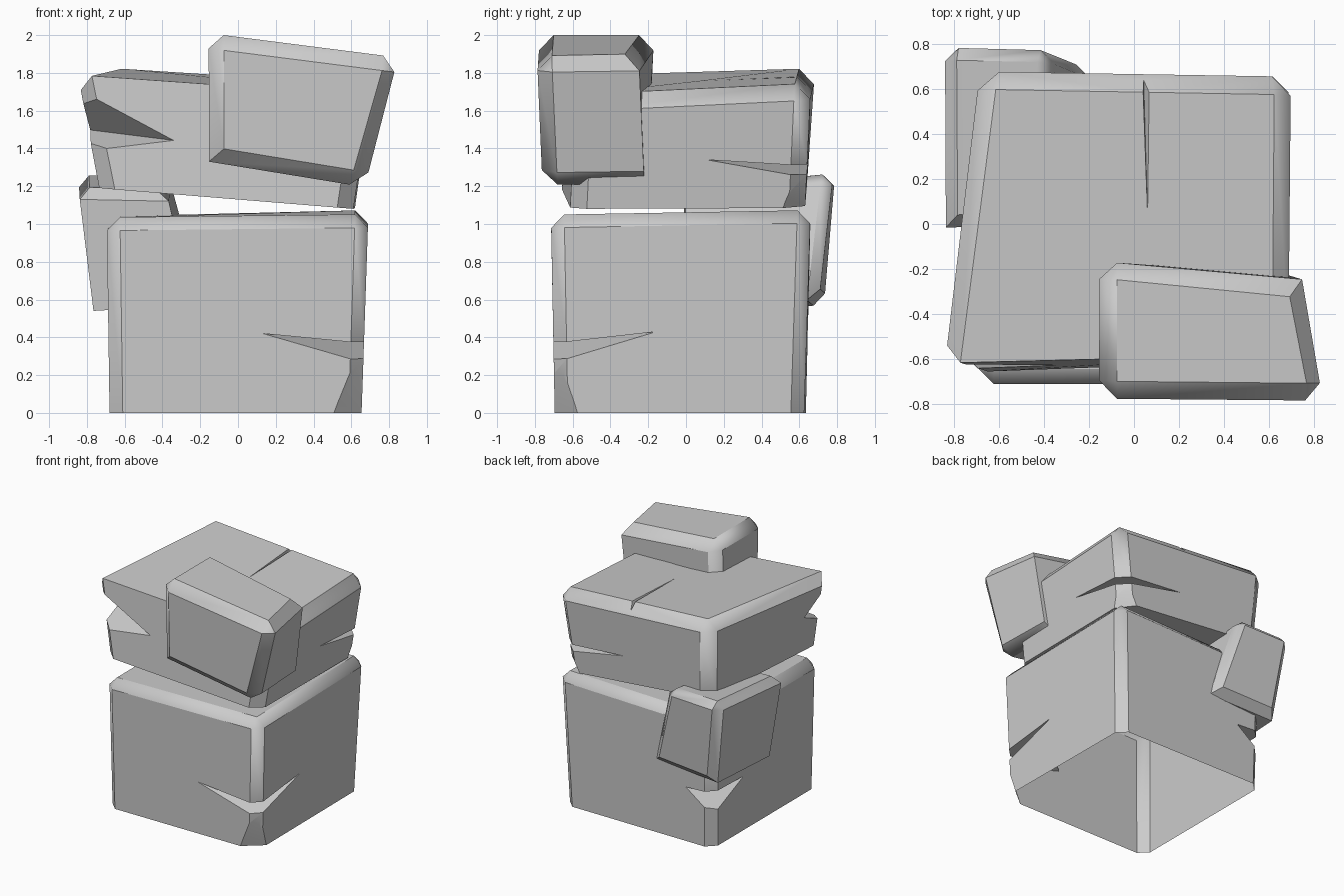
import bpy, bmesh, math
from mathutils import Vector

if "Cube" in bpy.data.objects:
    bpy.data.objects.remove(bpy.data.objects["Cube"])

FACES = [(3, 2, 1, 0), (4, 5, 6, 7), (0, 1, 5, 4), (1, 2, 6, 5), (2, 3, 7, 6), (3, 0, 4, 7)]
BOTTOM = [{0, 1}, {1, 2}, {2, 3}, {0, 3}]


def new_object(name, bm):
    bmesh.ops.recalc_face_normals(bm, faces=bm.faces)
    me = bpy.data.meshes.new(name)
    bm.to_mesh(me)
    bm.free()
    ob = bpy.data.objects.new(name, me)
    bpy.context.collection.objects.link(ob)
    return ob


def hull(points):
    """Convex cutter from a few points."""
    bm = bmesh.new()
    for p in points:
        bm.verts.new(p)
    bmesh.ops.convex_hull(bm, input=bm.verts)
    return new_object("cutter", bm)


def nick(a, b, corner, z_hi, z_lo):
    """V-shaped crack around a corner, its crease running from a to b."""
    mid = (Vector(a) + Vector(b)) / 2
    outs = [mid + 1.6 * (Vector((*corner, z)) - mid) for z in (z_hi, z_lo)]
    return hull([a, b, *outs])


def foot_chamfer(p, q, r, far):
    """Slanted cut below a crack: p on the corner edge, q and r on the foot."""
    outs = [(x, y, z) for z in (p[2], q[2])
            for x, y in ((q[0], far[1]), (far[0], far[1]), (far[0], r[1]))]
    return hull([p, q, r, *outs])


def rock(name, corners, bevel, sharp=(), cutters=(), open_bottom=False):
    """Skewed block (front-left, front-right, back-right, back-left; low then high)."""
    bm = bmesh.new()
    vs = [bm.verts.new(c) for c in corners]
    for f in FACES:
        bm.faces.new([vs[i] for i in f])
    bm.verts.index_update()
    edges = [e for e in bm.edges if {v.index for v in e.verts} not in list(sharp)]
    bmesh.ops.bevel(bm, geom=edges, offset=bevel, segments=1, profile=0.5,
                    affect='EDGES', clamp_overlap=True)
    ob = new_object(name, bm)
    for c in cutters:
        m = ob.modifiers.new("cut", 'BOOLEAN')
        m.operation, m.solver, m.object = 'DIFFERENCE', 'EXACT', c
    dg = bpy.context.evaluated_depsgraph_get()
    me = bpy.data.meshes.new_from_object(ob.evaluated_get(dg))
    ob.modifiers.clear()
    ob.data = me
    for c in cutters:
        bpy.data.objects.remove(c)
    if open_bottom:
        bm = bmesh.new()
        bm.from_mesh(me)
        low = [f for f in bm.faces if all(abs(v.co.z) < 1e-3 for v in f.verts)]
        bmesh.ops.delete(bm, geom=low, context='FACES')
        bm.to_mesh(me)
        bm.free()
    # soft bevels, flat main faces
    bpy.ops.object.select_all(action='DESELECT')
    ob.select_set(True)
    bpy.context.view_layer.objects.active = ob
    bpy.ops.object.shade_smooth_by_angle(angle=math.radians(40))
    w = ob.modifiers.new("weighted", 'WEIGHTED_NORMAL')
    w.keep_sharp = True
    return ob


# large base block, open underneath, cracked at two opposite corners
rock("base_rock",
     [(-0.68, -0.695, 0), (0.655, -0.695, 0), (0.645, 0.625, 0), (-0.68, 0.635, 0),
      (-0.695, -0.715, 1.035), (0.69, -0.715, 1.05), (0.69, 0.66, 1.075), (-0.695, 0.66, 1.04)],
     0.07, BOTTOM,
     [nick((0.13, -0.705, 0.42), (0.665, -0.16, 0.43), (0.65, -0.70), 0.37, 0.27),
      foot_chamfer((0.635, -0.685, 0.29), (0.49, -0.70, -0.03), (0.66, -0.56, -0.03), (0.9, -0.9)),
      nick((-0.45, 0.645, 0.44), (-0.685, 0.25, 0.44), (-0.68, 0.64), 0.45, 0.27)],
     open_bottom=True)

# tilted slab resting on the base
rock("upper_slab",
     [(-0.74, -0.66, 1.19), (0.61, -0.61, 1.08), (0.62, 0.63, 1.085), (-0.66, 0.64, 1.20),
      (-0.86, -0.62, 1.79), (0.70, -0.58, 1.68), (0.71, 0.66, 1.74), (-0.69, 0.685, 1.83)],
     0.085, BOTTOM + [{4, 5}],
     [nick((-0.32, -0.64, 1.44), (-0.80, -0.38, 1.50), (-0.80, -0.64), 1.70, 1.39),
      nick((0.10, 0.65, 1.35), (0.65, 0.11, 1.34), (0.63, 0.63), 1.31, 1.25),
      foot_chamfer((0.61, 0.61, 1.26), (0.48, 0.64, 1.06), (0.63, 0.49, 1.06), (0.8, 0.8)),
      hull([(0.06, 0.05, 1.755), (0.03, 0.75, 1.85), (0.10, 0.75, 1.85), (0.04, 0.75, 1.72)])])

# small block at the upper front right
rock("front_small_rock",
     [(-0.155, -0.76, 1.33), (0.67, -0.76, 1.195), (0.66, -0.22, 1.20), (-0.15, -0.20, 1.33),
      (-0.155, -0.78, 2.01), (0.865, -0.79, 1.88), (0.76, -0.25, 1.89), (-0.155, -0.16, 2.01)],
     0.08, [{2, 6}, {2, 3}, {0, 3}])

# small block wedged against the back left
rock("back_small_rock",
     [(-0.765, 0.03, 0.54), (-0.24, 0.03, 0.57), (-0.18, 0.70, 0.60), (-0.755, 0.735, 0.57),
      (-0.845, -0.02, 1.19), (-0.38, -0.01, 1.18), (-0.37, 0.78, 1.27), (-0.85, 0.79, 1.26)],
     0.06, [{0, 1}, {1, 2}, {0, 3}, {1, 5}, {0, 4}])
